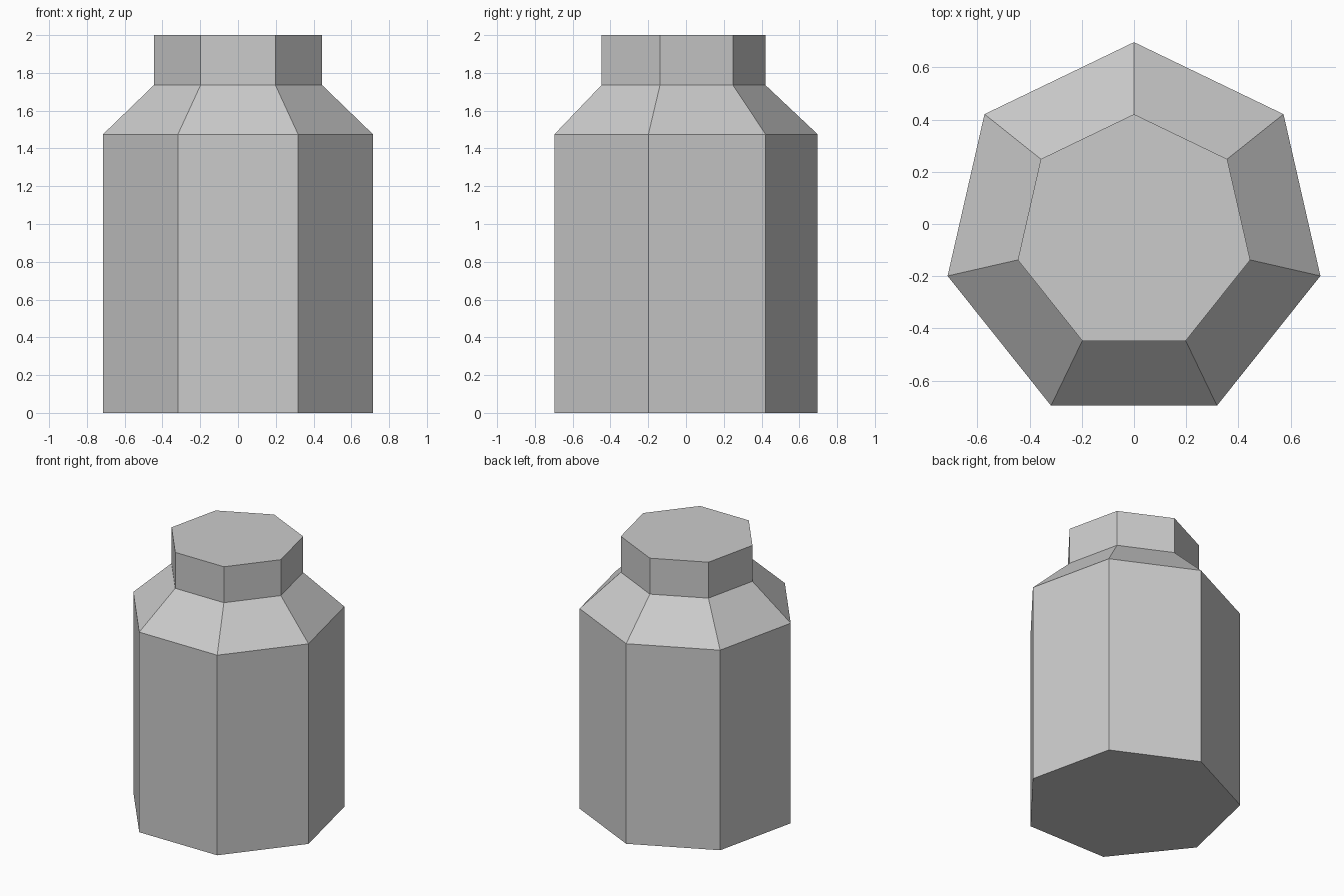
import bpy, bmesh, math

if "Cube" in bpy.data.objects:
    bpy.data.objects.remove(bpy.data.objects["Cube"])

SIDES = 7
CENTRE_Y = -0.036  # the heptagon's centre sits behind the bounding-box centre

# (radius, height) profile: base, shoulder, neck bottom, neck top
PROFILE = [(0.733, 0.0), (0.733, 1.475), (0.457, 1.735), (0.457, 2.0)]


def ring(bm, radius, z):
    """Heptagon of vertices with one corner pointing to the back (+y)."""
    verts = []
    for i in range(SIDES):
        a = math.pi / 2 + 2 * math.pi * i / SIDES
        verts.append(bm.verts.new((radius * math.cos(a),
                                   CENTRE_Y + radius * math.sin(a), z)))
    return verts


# Seven-sided bottle: body, sloped shoulder and neck
bm = bmesh.new()
rings = [ring(bm, r, z) for r, z in PROFILE]
for low, high in zip(rings, rings[1:]):
    for i in range(SIDES):
        j = (i + 1) % SIDES
        bm.faces.new((low[i], low[j], high[j], high[i]))

# Flat base and top
bm.faces.new(rings[0][::-1])
bm.faces.new(rings[-1])

mesh = bpy.data.meshes.new("bottle")
bm.to_mesh(mesh)
bm.free()
bottle = bpy.data.objects.new("bottle", mesh)
bpy.context.collection.objects.link(bottle)
